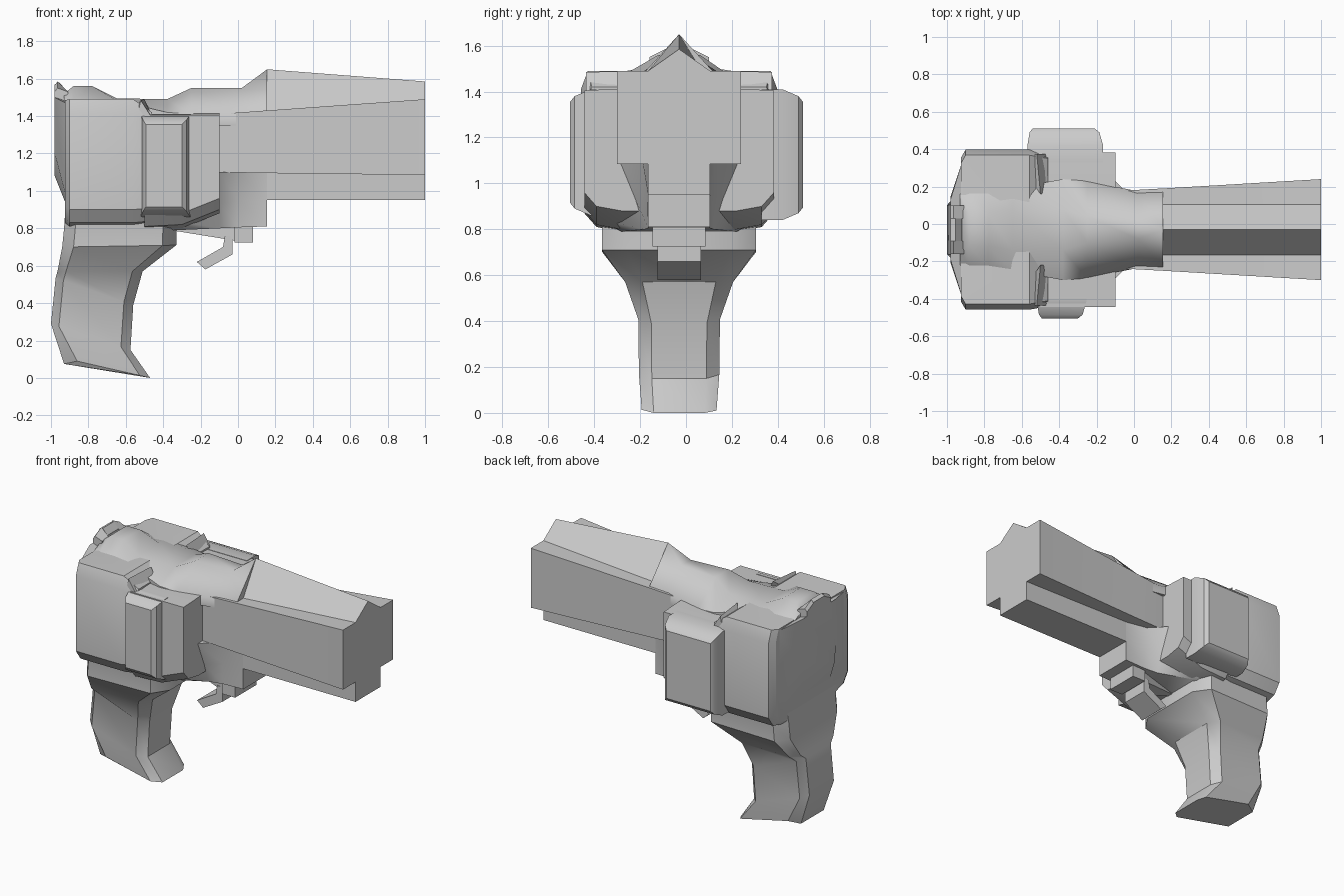
import bpy, bmesh

if "Cube" in bpy.data.objects:
    bpy.data.objects.remove(bpy.data.objects["Cube"])

YC = -0.03  # symmetry plane


def finish(name, bm, angle=0.5):
    bmesh.ops.remove_doubles(bm, verts=bm.verts, dist=0.0005)
    bmesh.ops.recalc_face_normals(bm, faces=bm.faces)
    mesh = bpy.data.meshes.new(name)
    bm.to_mesh(mesh)
    bm.free()
    ob = bpy.data.objects.new(name, mesh)
    bpy.context.collection.objects.link(ob)
    bpy.ops.object.select_all(action='DESELECT')
    ob.select_set(True)
    bpy.context.view_layer.objects.active = ob
    bpy.ops.object.shade_smooth_by_angle(angle=angle)
    return ob


def loft(name, rings, angle=0.5):
    """Skin a list of equal-length 3D rings and cap the ends."""
    bm = bmesh.new()
    rows = [[bm.verts.new(p) for p in r] for r in rings]
    n = len(rows[0])
    for a, b in zip(rows, rows[1:]):
        for i in range(n):
            j = (i + 1) % n
            bm.faces.new((a[i], a[j], b[j], b[i]))
    bm.faces.new(rows[0])
    bm.faces.new(rows[-1])
    return finish(name, bm, angle)


def section(x, half):
    """Half profile of (offset, z), low to high, mirrored across the centre."""
    return ([(x, YC + d, z) for d, z in half] +
            [(x, YC - d, z) for d, z in reversed(half)])


def prism(name, profile, half):
    """Extrude an x-z outline symmetrically sideways."""
    return loft(name, [[(x, YC + s * half, z) for x, z in profile] for s in (-1, 1)])


# barrel: flared box with a gabled rib
def barrel_half(half, low, side, peak):
    return [(half, low), (half, side), (0.135, side), (0.0, peak)]


loft("barrel", [section(-0.12, barrel_half(0.205, 1.10, 1.41, 1.45)),
                section(0.155, barrel_half(0.22, 1.095, 1.43, 1.45)),
                section(0.156, barrel_half(0.22, 1.095, 1.43, 1.65)),
                section(1.0, barrel_half(0.27, 1.085, 1.49, 1.585))])
prism("barrel_underrib", [(-0.1, 1.15), (-0.1, 0.95), (1, 0.95), (1, 1.15)], 0.135)


# rear frame block with bevelled edges
def block(half, low, top):
    return [(half * 0.5, low), (half - 0.05, low + 0.04), (half, low + 0.11),
            (half, top - 0.08), (half - 0.03, top), (half * 0.45, top)]


loft("rear_block", [section(-0.925, block(0.385, 0.81, 1.485)),
                    section(-0.90, block(0.428, 0.79, 1.49)),
                    section(-0.56, block(0.428, 0.79, 1.49)),
                    section(-0.46, block(0.41, 0.80, 1.42))])

# front frame block, underside rising toward the barrel
def front_half(low):
    return [(0.25, low - 0.02), (0.36, low), (0.413, low + 0.06), (0.413, 1.405), (0.2, 1.415)]


loft("front_block", [section(-0.5, front_half(0.81)),
                     section(-0.3, front_half(0.82)),
                     section(-0.1, front_half(0.90))])

# faired underside narrowing to the barrel support
loft("under_frame", [section(-0.62, [(0.25, 0.78), (0.35, 0.83), (0.38, 1.1)]),
                     section(-0.33, [(0.25, 0.79), (0.34, 0.84), (0.38, 1.1)]),
                     section(-0.1, [(0.15, 0.80), (0.19, 0.93), (0.26, 1.1)]),
                     section(0.0, [(0.135, 0.805), (0.14, 0.95), (0.16, 1.1)]),
                     section(0.155, [(0.135, 0.81), (0.135, 0.95), (0.135, 1.1)])], 0.8)


# side drums: bevelled panels, longer on the far side
def drum(name, x0, x1, side, out, low, top):
    inner = YC + side * 0.36
    rings = []
    for y, inset, drop in ((inner, 0, 0.0), (YC + side * (out - 0.09), 0, 0.0),
                           (YC + side * (out - 0.02), 0.02, 0.03),
                           (YC + side * out, 0.045, 0.055)):
        a, b, c, d = x0 + inset * 0.6, x1 - inset, low + drop, top - drop
        rings.append([(a, y, c), (b, y, c), (b, y, d), (a, y, d)])
    loft(name, rings)


drum("near_drum", -0.52, -0.255, -1, 0.475, 0.86, 1.41)
drum("far_drum", -0.57, -0.165, 1, 0.54, 0.84, 1.41)

# top spine blending into the barrel rib
spine = [(-0.93, 1.52, 0.11, 1.48, 0.19), (-0.88, 1.56, 0.09, 1.485, 0.2),
         (-0.78, 1.56, 0.09, 1.485, 0.2), (-0.65, 1.495, 0.11, 1.485, 0.22),
         (-0.38, 1.49, 0.11, 1.42, 0.27), (-0.25, 1.55, 0.07, 1.41, 0.26),
         (0.02, 1.55, 0.05, 1.41, 0.205), (0.156, 1.65, 0.0, 1.43, 0.20)]
loft("top_spine", [section(x, [(hb, 1.35), (hb, zs), (ht, zt)])
                   for x, zt, ht, zs, hb in spine], 0.9)

# wedge catches on the top corners
for side, label in ((1, "far"), (-1, "near")):
    y0, y1 = YC + side * 0.19, YC + side * 0.405
    loft(label + "_top_wedge", [
        [(-0.54, y1, 1.39), (-0.46, y1, 1.39), (-0.52, y1, 1.485)],
        [(-0.57, y0 + side * 0.1, 1.41), (-0.46, y0, 1.41), (-0.50, y0, 1.49)]])

# back plate and raised sight ears
loft("back_plate", [
    section(-0.98, [(0.17, 1.08), (0.18, 1.2), (0.165, 1.50), (0.13, 1.50)]),
    section(-0.92, [(0.20, 0.93), (0.36, 0.97), (0.36, 1.47), (0.13, 1.48)])])
for side, label in ((1, "far"), (-1, "near")):
    rings = [[(x, YC + side * d, z) for x, z in
              ((-0.98, 1.44), (-0.98, top - 0.02), (-0.965, top), (-0.91, 1.53), (-0.91, 1.44))]
             for d, top in ((0.06, 1.585), (0.13, 1.55))]
    loft(label + "_sight_ear", rings)
prism("hammer", [(-0.98, 1.4), (-0.98, 1.57), (-0.955, 1.58), (-0.92, 1.54), (-0.92, 1.4)], 0.06)

# grip: tapered levels of (back x, back z, front x, front z, half width)
levels = [(-0.93, 0.075, -0.47, 0.005, 0.163), (-1.0, 0.29, -0.575, 0.15, 0.175),
          (-0.975, 0.535, -0.56, 0.39, 0.178), (-0.965, 0.57, -0.51, 0.57, 0.235),
          (-0.94, 0.70, -0.33, 0.71, 0.335), (-0.93, 0.80, -0.33, 0.80, 0.335),
          (-0.92, 0.95, -0.33, 0.95, 0.36)]
rings = []
for bx, bz, fx, fz, w in levels:
    corner = [(bx, bz, w * 0.75), (bx * 0.9 + fx * 0.1, bz * 0.9 + fz * 0.1, w),
              (fx * 0.88 + bx * 0.12, fz * 0.88 + bz * 0.12, w), (fx, fz, w * 0.68)]
    rings.append([(x, YC + d, z) for x, z, d in corner] +
                 [(x, YC - d, z) for x, z, d in reversed(corner)])
rings[0][1] = (-0.86, rings[0][1][1], 0.09)
rings[0][6] = (-0.86, rings[0][6][1], 0.09)
rings[0][2] = (-0.50, rings[0][2][1], 0.01)
rings[0][3] = (-0.47, rings[0][3][1], 0.0)
rings[0][4] = (-0.47, rings[0][4][1], 0.0)
loft("grip", rings, 0.6)

# trigger group
prism("trigger_mount", [(-0.02, 0.82), (-0.02, 0.725), (0.08, 0.725), (0.08, 0.82)], 0.115)
loft("mount_wedge", [section(-0.33, [(0.02, 0.785), (0.02, 0.80)]),
                     section(-0.02, [(0.10, 0.735), (0.10, 0.82)])])
prism("trigger", [(-0.03, 0.76), (-0.03, 0.66), (-0.175, 0.58), (-0.22, 0.62),
                  (-0.08, 0.70), (-0.07, 0.76)], 0.095)
